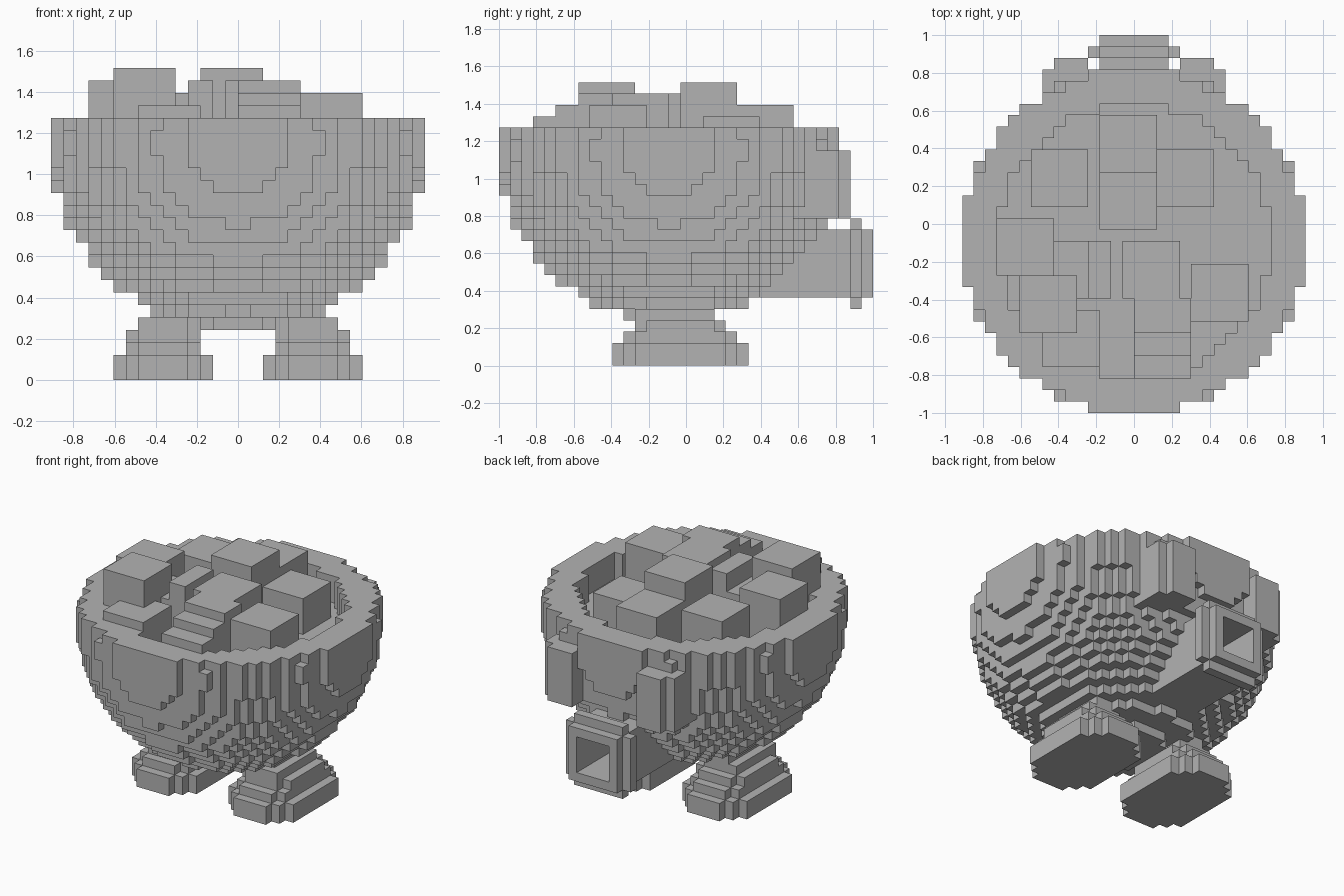
import bpy, bmesh, math
from mathutils import Vector

if "Cube" in bpy.data.objects:
    bpy.data.objects.remove(bpy.data.objects["Cube"])

U = 2 / 33            # edge of one cell
Y0 = -1.5             # bowl centre in cells, measured along y

gray = bpy.data.materials.new("plain gray")
gray.diffuse_color = (0.45, 0.45, 0.45, 1)
gray.use_nodes = True
gray.node_tree.nodes["Principled BSDF"].inputs["Base Color"].default_value = gray.diffuse_color


def box(x0, x1, y0, y1, z0, z1):
    """Set of cells inside a box; bounds are in cells, relative to the bowl axis."""
    return {(x, y, z) for x in range(x0, x1) for y in range(y0, y1) for z in range(z0, z1)}


def mirror(cells):
    return {(-1 - x, y, z) for x, y, z in cells}


def build(name, cells):
    """Skin the outside of a set of cells and merge the coplanar faces."""
    bm = bmesh.new()
    verts = {}

    def vert(p):
        if p not in verts:
            verts[p] = bm.verts.new((p[0] * U, (p[1] + Y0) * U, p[2] * U))
        return verts[p]

    for c in sorted(cells):
        for axis in range(3):
            for side in (0, 1):
                n = list(c)
                n[axis] += 2 * side - 1
                if tuple(n) in cells:
                    continue
                a, b = (axis + 1) % 3, (axis + 2) % 3
                loop = []
                for da, db in ((0, 0), (1, 0), (1, 1), (0, 1)):
                    p = list(c)
                    p[axis] += side
                    p[a] += da
                    p[b] += db
                    loop.append(vert(tuple(p)))
                bm.faces.new(loop if side else loop[::-1])
    bmesh.ops.dissolve_limit(bm, angle_limit=math.radians(1),
                             verts=bm.verts[:], edges=bm.edges[:])
    mesh = bpy.data.meshes.new(name)
    bm.to_mesh(mesh)
    bm.free()
    mesh.materials.append(gray)
    ob = bpy.data.objects.new(name, mesh)
    bpy.context.collection.objects.link(ob)
    return ob


# Round bowl: a ball cut flat at the top, hollowed by a smaller ball
CENTRE = Vector((0, 0, 19))


def dist2(c):
    return (Vector(c) + Vector((0.5, 0.5, 0.5)) - CENTRE).length_squared


ball = {c for c in box(-15, 15, -15, 15, 4, 21) if dist2(c) <= 225}
hollow = {c for c in ball if dist2(c) <= 144 and c[2] >= 17}
build("bowl", ball - hollow)

# Flat filling just below the rim
build("filling", {c for c in hollow if c[2] == 17})

# Chunks floating in the bowl: x, y start and top of each five-cell cube
chunks = [(-10, -8, 25), (-3, 1, 25), (-3, 6, 23), (-1, -5, 24), (5, -7, 23),
          (2, 3, 22), (-12, -3, 24), (-9, 3, 23), (-8, -11, 22)]
for x, y, top in chunks:
    build("chunk", box(x, x + 5, y, y + 5, 18, top))

# Tilted chunks that read as little stairs
build("front_stepped_chunk", box(0, 5, -12, -10, 18, 22) | box(0, 5, -10, -8, 18, 23)
      | box(0, 5, -8, -5, 18, 24))
build("middle_stepped_chunk", box(-4, -2, -5, 0, 18, 24) | box(-7, -4, -5, 0, 18, 22))

# Rear pipe with a collar and a square opening
pipe = box(-3, 3, 6, 18, 6, 12) | box(-4, 4, 16, 17, 6, 12) | box(-3, 3, 16, 17, 5, 13)
build("rear_pipe", pipe - box(-2, 2, 12, 18, 7, 11) - ball)

# Raised pads on the back of the bowl
pad = box(4, 7, 12, 16, 13, 19) | box(4, 8, 12, 15, 13, 19)
for name, cells in (("right_pad", pad), ("left_pad", mirror(pad))):
    build(name, cells - ball)

# Stepped feet with clipped corners
foot = set()
for z0, z1, cut in ((0, 2, 0), (2, 3, 1), (3, 4, 2)):
    for step in range(3):
        x_in = max(step, min(cut, 1))
        foot |= box(2 + x_in, 10 - x_in, -3 - step + cut, 5 + step - cut, z0, z1)
foot |= box(4, 8, -3, 4, 4, 5) | box(4, 7, -2, 4, 5, 6)
for name, cells in (("right_foot", foot), ("left_foot", mirror(foot))):
    build(name, cells - ball)
